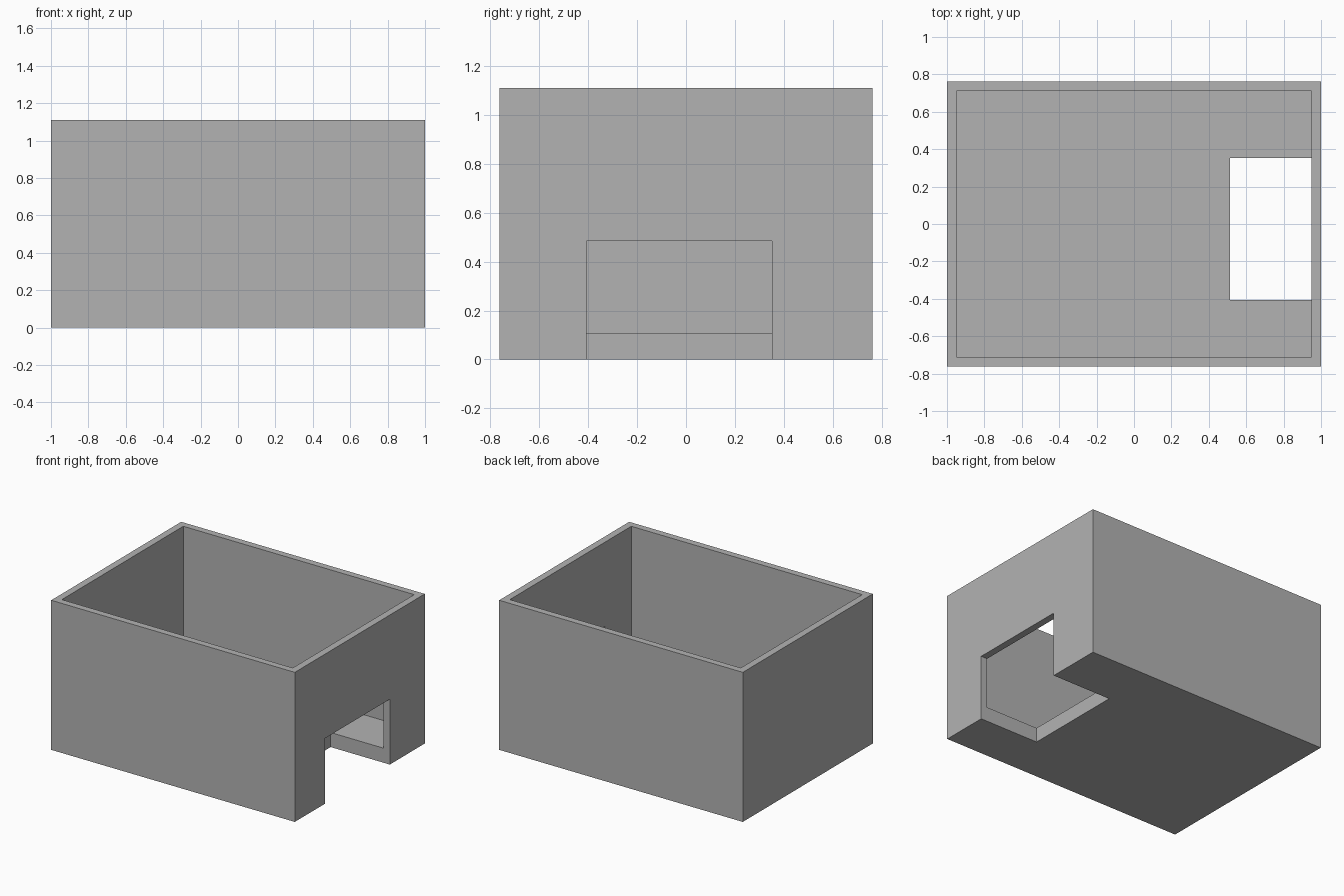
import bpy
from mathutils import Vector

if "Cube" in bpy.data.objects:
    bpy.data.objects.remove(bpy.data.objects["Cube"], do_unlink=True)

grey = bpy.data.materials.new("plain_grey")
grey.use_nodes = True
colour = (0.45, 0.45, 0.45, 1)
grey.diffuse_color = colour
grey.node_tree.nodes["Principled BSDF"].inputs["Base Color"].default_value = colour


def box(name, low, high):
    """Axis-aligned box between two corners."""
    low, high = Vector(low), Vector(high)
    bpy.ops.mesh.primitive_cube_add(size=1)
    obj = bpy.context.object
    obj.name = name
    for v in obj.data.vertices:
        v.co = (low + high) / 2 + v.co * (high - low)
    obj.data.materials.append(grey)
    return obj


def cut(target, cutter):
    """Subtract the cutter from the target and discard it."""
    cutter.hide_render = True
    mod = target.modifiers.new("cut", 'BOOLEAN')
    mod.operation = 'DIFFERENCE'
    mod.solver = 'EXACT'
    mod.object = cutter
    bpy.context.view_layer.objects.active = target
    bpy.ops.object.modifier_apply(modifier=mod.name)
    bpy.data.objects.remove(cutter, do_unlink=True)


# Open-topped case with thin walls and a thicker floor
case = box("open_case", (-1, -0.762, 0), (1, 0.762, 1.11))
cut(case, box("cavity_cutter", (-0.948, -0.712, 0.108), (0.948, 0.712, 1.3)))

# Doorway through the left wall, continuing as a notch in the floor
cut(case, box("doorway_cutter", (0.514, -0.407, -0.2), (1.2, 0.352, 0.485)))
